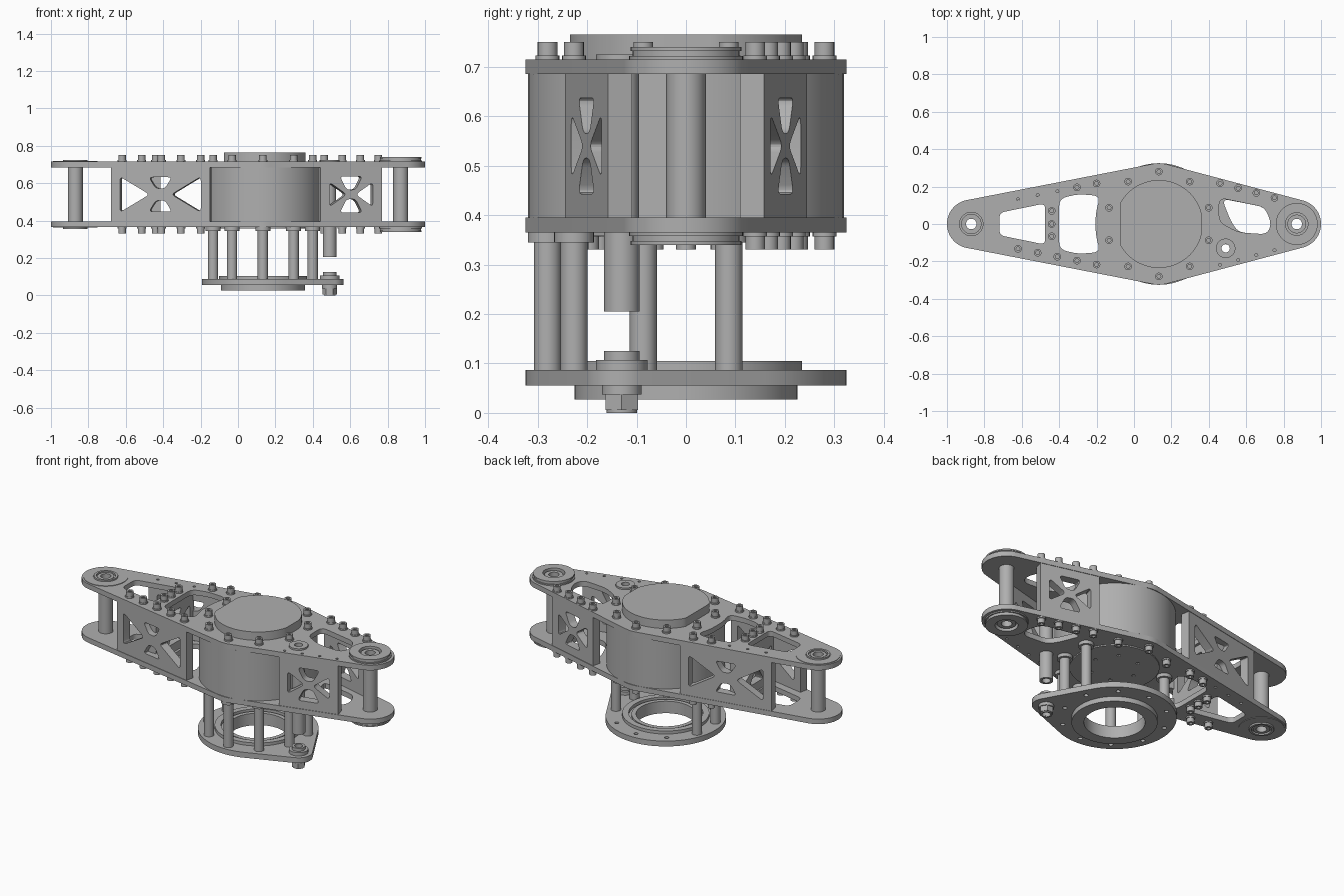
import bpy, bmesh
from math import sin, cos, pi, radians
from mathutils import Matrix, Vector
from mathutils.geometry import tessellate_polygon, convex_hull_2d

if "Cube" in bpy.data.objects:
    bpy.data.objects.remove(bpy.data.objects["Cube"])

metal = bpy.data.materials.new("grey metal")
metal.use_nodes = True
GREY = (0.43, 0.43, 0.43, 1)
metal.diffuse_color = GREY
metal.node_tree.nodes["Principled BSDF"].inputs["Base Color"].default_value = GREY

CX = 0.133                                   # hub centre
MID = 0.54                                   # mid height of the frame
FLIP = Matrix.Translation((0, 0, 2 * MID)) @ Matrix.Scale(-1, 4, (0, 0, 1))
MIRROR_Y = Matrix.Scale(-1, 4, (0, 1, 0))
SIDES = (("top", Matrix()), ("bottom", FLIP))
parts = []


def circle(r, x=0, y=0, n=48):
    return [(x + r * cos(2 * pi * i / n), y + r * sin(2 * pi * i / n)) for i in range(n)]


def hull(*loops):
    pts = [Vector(p) for loop in loops for p in loop]
    return [tuple(pts[i]) for i in convex_hull_2d(pts)]


def rounded(corners, d=0.02, n=5):
    """Polygon with each corner replaced by a small curve."""
    out = []
    pts = [Vector(c) for c in corners]
    for i, p in enumerate(pts):
        a, b = pts[i - 1] - p, pts[(i + 1) % len(pts)] - p
        a = p + a.normalized() * min(d, a.length * 0.45)
        b = p + b.normalized() * min(d, b.length * 0.45)
        for k in range(n + 1):
            t = k / n
            out.append(tuple(a * (1 - t) ** 2 + p * 2 * t * (1 - t) + b * t * t))
    return out


def part(name, layers, matrix=Matrix()):
    """Stack of extruded outlines; each layer is (loops, z0, z1), later loops are holes."""
    bm = bmesh.new()
    for loops, z0, z1 in layers:
        flat = [p for loop in loops for p in loop]
        low = [bm.verts.new((*p, z0)) for p in flat]
        high = [bm.verts.new((*p, z1)) for p in flat]
        for tri in tessellate_polygon([[Vector((*p, 0)) for p in lp] for lp in loops]):
            bm.faces.new([high[i] for i in tri])
            bm.faces.new([low[i] for i in reversed(tri)])
        start = 0
        for loop in loops:
            n = len(loop)
            for i in range(n):
                a, b = start + i, start + (i + 1) % n
                bm.faces.new((low[a], low[b], high[b], high[a]))
            start += n
    bm.transform(matrix)
    bmesh.ops.recalc_face_normals(bm, faces=bm.faces)
    mesh = bpy.data.meshes.new(name)
    bm.to_mesh(mesh)
    bm.free()
    mesh.materials.append(metal)
    return place(name, mesh)


def place(name, mesh, loc=(0, 0, 0)):
    ob = bpy.data.objects.new(name, mesh)
    ob.location = loc
    bpy.context.collection.objects.link(ob)
    parts.append(ob)
    return ob


def ring(r, hole, z0, z1, x=0, y=0, n=48):
    return ([circle(r, x, y, n)] + ([circle(hole, x, y, n)] if hole else []), z0, z1)


# Bolt positions
hub = [(CX + 0.28 * cos(radians(a)), 0.28 * sin(radians(a))) for a in range(18, 378, 36)]
open_hub = hub[1:4]                          # hub bolts without a standoff below
left_edge = [(-0.20 - 0.105 * i, 0.217 - 0.021 * i) for i in range(5)]
right_edge = [(0.46 + 0.097 * i, 0.218 - 0.026 * i) for i in range(4)]
edge = (left_edge[:2] + right_edge + [(x, -y) for x, y in left_edge]
        + [(-0.44, y) for y in (-0.065, 0, 0.07)])
empty = left_edge[2:] + [(x, -y) for x, y in right_edge]

# Main plates
END = 0.87
PIN = (0.49, -0.13)
outline = hull(circle(0.13, -END, 0, 72), circle(0.13, END, 0, 72),
               circle(0.15, CX, 0.175, 72), circle(0.15, CX, -0.175, 72))
left_window = rounded([(-0.72, 0.06), (-0.475, 0.11), (-0.475, -0.11), (-0.72, -0.06)], 0.03)
mid_window = rounded([(-0.40, 0.135), (-0.3, 0.16), (-0.18, 0.15), (-0.205, 0.06),
                      (-0.205, -0.06), (-0.18, -0.15), (-0.3, -0.16), (-0.40, -0.135)], 0.04)
right_windows = {
    "top": [(0.455, 0.14), (0.7, 0.09), (0.735, 0), (0.71, -0.055), (0.56, -0.045), (0.455, 0.01)],
    "bottom": [(0.47, 0.135), (0.7, 0.09), (0.735, 0), (0.71, -0.055), (0.56, -0.045), (0.52, 0.01)]}
for side, m in SIDES:
    loops = [outline, left_window, mid_window, rounded(right_windows[side], 0.04),
             circle(0.028, -END), circle(0.028, END), circle(0.022, *PIN)]
    loops += [circle(0.008, x, y, 12) for x, y in empty]
    part(side + "_plate", [(loops, 0.685, 0.715)], m)
    # End bearings
    part(side + "_right_bearing", [ring(0.115, 0.06, 0.715, 0.722, END),
                                   ring(0.108, 0.06, 0.722, 0.732, END),
                                   ring(0.112, 0.06, 0.732, 0.74, END),
                                   ring(0.05, 0.028, 0.715, 0.73, END)], m)
    part(side + "_left_bearing", [ring(0.12, 0.068, 0.715, 0.718, -END),
                                  ring(0.065, 0.052, 0.715, 0.725, -END),
                                  ring(0.045, 0.028, 0.715, 0.721, -END)], m)
    # Socket head bolts
    bolts = edge + (hub if side == "top" else open_hub)
    first = None
    for x, y in bolts:
        if first is None:
            first = part(side + "_bolt", [ring(0.024, 0, 0.715, 0.723, n=20),
                                          ring(0.02, 0, 0.723, 0.735, n=20),
                                          ([circle(0.02, n=20), circle(0.011, n=6)], 0.735, 0.75)], m)
            first.location = (x, y, 0)
        else:
            place(side + "_bolt", first.data, (x, y, 0))

# End standoff tubes
for name, x in (("left", -END), ("right", END)):
    part(name + "_end_tube", [ring(0.04, 0.028, 0.395, 0.685, x)])

# Central housing, cap with two flats, and lower cover
part("central_housing", [ring(0.32, 0, 0.395, 0.685, CX, n=96)])
cap = [(max(-0.075, min(0.36, x)), y) for x, y in circle(0.235, CX, 0, 96)]
part("housing_cap", [([cap], 0.715, 0.765)])
cover = [circle(0.235, CX, 0, 72)]
cover += [circle(0.01, CX + x, y, 12) for x, y in circle(0.13, 0, 0, 6)]
part("housing_cover", [(cover, 0.358, 0.365)])


# Truss side panels
def truss(width, a, b, h, inner, outer):
    w, v = width / 2, 0.145
    loops = [[(-w, -v), (w, -v), (w, v), (-w, v)]]
    for s in (-1, 1):
        loops.append(rounded([(s * a, h), (s * a, -h), (s * b, 0)], 0.022))
        loops.append(rounded([(0.062, s * outer), (-0.062, s * outer),
                              (-0.025, s * inner), (0.025, s * inner)], 0.02))
    return loops


def upright(p, q):
    """Frame standing on the line p-q, thickness going toward the inside."""
    u = (Vector((*q, 0)) - Vector((*p, 0))).normalized()
    up = Vector((0, 0, 1))
    m = Matrix((u, up, u.cross(up))).transposed().to_4x4()
    m.translation = ((p[0] + q[0]) / 2, (p[1] + q[1]) / 2, MID)
    return m


for side, flip in (("back", Matrix()), ("front", MIRROR_Y)):
    p, q = Vector((-0.68, 0.167)), Vector((-0.15, 0.27))
    part(side + "_left_truss", [(truss((q - p).length, 0.22, 0.06, 0.095, 0.032, 0.092), -0.05, 0)],
         flip @ Matrix.Translation((0, 0, 0)) @ upright(q, p) @ Matrix.Translation((0, 0, 0.05))
         if upright(q, p).col[2][1] < 0 else
         flip @ upright(p, q) @ Matrix.Scale(-1, 4, (0, 0, 1)) if upright(p, q).col[2][1] < 0 else
         flip @ upright(p, q))
    p, q = Vector((0.44, 0.245)), Vector((0.77, 0.158))
    inward = upright(p, q)
    depth = (0, 0.05) if inward.col[2][1] < 0 else (-0.05, 0)
    part(side + "_right_truss", [(truss((q - p).length, 0.12, 0.025, 0.065, 0.025, 0.097), *depth)],
         flip @ inward)
part("cross_truss", [(truss(0.36, 0.14, 0.03, 0.08, 0.03, 0.095), -0.025, 0.025)],
     upright((-0.44, -0.18), (-0.44, 0.18)))

# Lower mounting ring
base = [hull(circle(0.325, CX, 0, 96), circle(0.075, *PIN)), circle(0.16, CX, 0, 72),
        circle(0.022, *PIN)]
base += [circle(0.012, x, y, 16) for x, y in hub]
part("lower_ring", [(base, 0.055, 0.087), ring(0.235, 0.2, 0.087, 0.105, CX, n=72),
                    ring(0.185, 0.16, 0.087, 0.098, CX, n=72),
                    ring(0.225, 0.16, 0.027, 0.055, CX, n=72)])

# Standoffs under the frame
for x, y in hub:
    if (x, y) not in open_hub:
        part("lower_standoff", [ring(0.0275, 0.012, 0.087, 0.345, x, y, 32),
                                ring(0.04, 0, 0.345, 0.365, x, y, 32)])

# Locking pin, its collars and hex nut
part("pin_upper", [ring(0.036, 0.022, 0.205, 0.365, *PIN), ring(0.052, 0.022, 0.715, 0.725, *PIN),
                   ring(0.035, 0.022, 0.395, 0.685, *PIN)])
part("pin_lower", [ring(0.052, 0.022, 0.087, 0.107, *PIN), ring(0.036, 0.022, 0.107, 0.125, *PIN),
                   ring(0.04, 0.022, 0.037, 0.055, *PIN)])
part("pin_nut", [([circle(0.038, *PIN, 6), circle(0.022, *PIN, 24)], 0.006, 0.037),
                 ring(0.031, 0.022, 0, 0.006, *PIN)])

# Smooth round surfaces, keep edges sharp
for ob in bpy.context.selected_objects:
    ob.select_set(False)
for ob in parts:
    ob.select_set(True)
bpy.context.view_layer.objects.active = parts[0]
bpy.ops.object.shade_smooth_by_angle(angle=radians(30))
